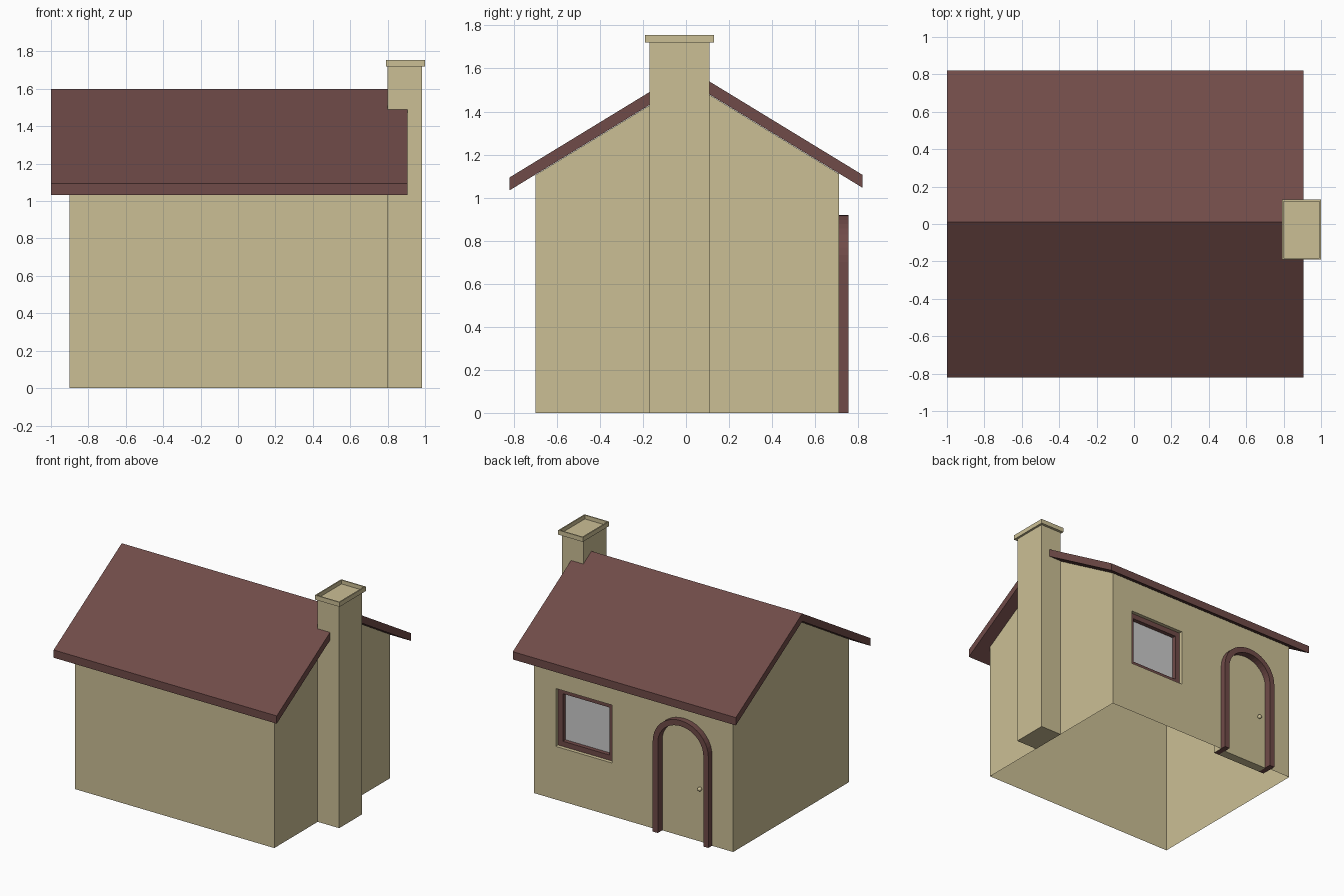
import bpy, bmesh, math
from mathutils import Vector

if "Cube" in bpy.data.objects:
    bpy.data.objects.remove(bpy.data.objects["Cube"])


def material(name, rgb):
    m = bpy.data.materials.new(name)
    m.diffuse_color = (*rgb, 1)
    m.use_nodes = True
    m.node_tree.nodes["Principled BSDF"].inputs["Base Color"].default_value = m.diffuse_color
    return m


PLASTER = material("plaster", (0.60, 0.52, 0.30))
TIMBER = material("timber", (0.162, 0.070, 0.065))


def finish(bm, name, mat):
    bmesh.ops.recalc_face_normals(bm, faces=bm.faces[:])
    me = bpy.data.meshes.new(name)
    bm.to_mesh(me)
    bm.free()
    ob = bpy.data.objects.new(name, me)
    bpy.context.collection.objects.link(ob)
    if mat:
        me.materials.append(mat)
    return ob


def prism(name, profile, axis, a, b, mat):
    """Extrude a (y,z) profile along x, or an (x,z) profile along y."""
    bm = bmesh.new()
    place = (lambda p: (a, p[0], p[1])) if axis == 'x' else (lambda p: (p[0], a, p[1]))
    f = bm.faces.new([bm.verts.new(place(p)) for p in profile])
    ext = bmesh.ops.extrude_face_region(bm, geom=[f])
    vs = [v for v in ext['geom'] if isinstance(v, bmesh.types.BMVert)]
    step = Vector((b - a, 0, 0)) if axis == 'x' else Vector((0, b - a, 0))
    bmesh.ops.translate(bm, verts=vs, vec=step)
    # make sure the starting cap is still there
    if not any(all(v not in vs for v in g.verts) for g in bm.faces):
        bm.faces.new([v for v in bm.verts if v not in vs])
    return finish(bm, name, mat)


def box(name, x, y, z, mat):
    return prism(name, [(x[0], z[0]), (x[1], z[0]), (x[1], z[1]), (x[0], z[1])], 'y', y[0], y[1], mat)


def arch(half, rise, bottom=0.0, cx=-0.482, spring=0.70, n=20):
    pts = [(cx + half, bottom)]
    pts += [(cx + half * math.cos(math.pi * i / n), spring + rise * math.sin(math.pi * i / n))
            for i in range(n + 1)]
    return pts + [(cx - half, bottom)]


RIDGE, SLOPE = 0.01, 0.61


def roof_z(y, top):
    return top - SLOPE * abs(y - RIDGE)


# Walls: gabled shell with door and window pockets, open underneath
walls = prism("walls", [(-0.70, 0), (0.71, 0), (0.71, roof_z(0.71, 1.538)), (RIDGE, 1.538),
                        (-0.70, roof_z(-0.70, 1.538))], 'x', -0.9, 0.8, PLASTER)
WX, WZ = (0.134, 0.615), (0.41, 0.857)
cutters = [box("window_cutter", WX, (0.62, 0.9), WZ, PLASTER),
           prism("door_cutter", arch(0.2375, 0.22, -0.1), 'y', 0.63, 0.9, PLASTER)]
for c in cutters:
    c.hide_render = True
    mod = walls.modifiers.new(c.name, 'BOOLEAN')
    mod.operation, mod.solver, mod.object = 'DIFFERENCE', 'EXACT', c
dg = bpy.context.evaluated_depsgraph_get()
cut_mesh = bpy.data.meshes.new_from_object(walls.evaluated_get(dg))
walls.modifiers.clear()
walls.data = cut_mesh
for c in cutters:
    bpy.data.objects.remove(c)
bm = bmesh.new()
bm.from_mesh(cut_mesh)
floor = [f for f in bm.faces if all(v.co.z < 0.001 for v in f.verts)]
bmesh.ops.delete(bm, geom=floor, context='FACES')
bm.to_mesh(cut_mesh)
bm.free()

# Roof
ends = (-0.82, 0.82)
prism("roof", [(ends[0], roof_z(ends[0], 1.60)), (RIDGE, 1.60), (ends[1], roof_z(ends[1], 1.60)),
               (ends[1], roof_z(ends[1], 1.54)), (RIDGE, 1.54), (ends[0], roof_z(ends[0], 1.54))],
      'x', -1.0, 0.905, TIMBER)

# Chimney and hollow cap
box("chimney", (0.80, 0.983), (-0.17, 0.11), (0, 1.72), PLASTER)
cap = box("chimney_cap", (0.79, 1.0), (-0.19, 0.13), (1.72, 1.755), PLASTER)
bm = bmesh.new()
bm.from_mesh(cap.data)
top = [max(bm.faces, key=lambda f: f.calc_center_median().z)]
bmesh.ops.inset_individual(bm, faces=top, thickness=0.013)
bmesh.ops.inset_individual(bm, faces=top, thickness=0.0002, depth=-0.03)
bm.to_mesh(cap.data)
bm.free()

# Door: arched frame, recessed panel, knob
prism("door_frame", arch(0.2375, 0.22) + arch(0.1945, 0.177)[::-1], 'y', 0.63, 0.755, TIMBER)
prism("door_panel", arch(0.1945, 0.177), 'y', 0.63, 0.70, PLASTER)
bm = bmesh.new()
bmesh.ops.create_uvsphere(bm, u_segments=16, v_segments=10, radius=0.016)
bmesh.ops.translate(bm, verts=bm.verts[:], vec=(-0.615, 0.712, 0.41))
knob = finish(bm, "door_knob", PLASTER)
for p in knob.data.polygons:
    p.use_smooth = True

# Window: four frame bars and a pane
w = 0.04
FY = (0.62, 0.682)
for side, x in (("right", (WX[0], WX[0] + w)), ("left", (WX[1] - w, WX[1]))):
    box("window_frame_" + side, x, FY, WZ, TIMBER)
for side, z in (("bottom", (WZ[0], WZ[0] + w)), ("top", (WZ[1] - w, WZ[1]))):
    box("window_frame_" + side, (WX[0] + w, WX[1] - w), FY, z, TIMBER)
box("window_pane", (WX[0] + w, WX[1] - w), (0.635, 0.65), (WZ[0] + w, WZ[1] - w), None)
